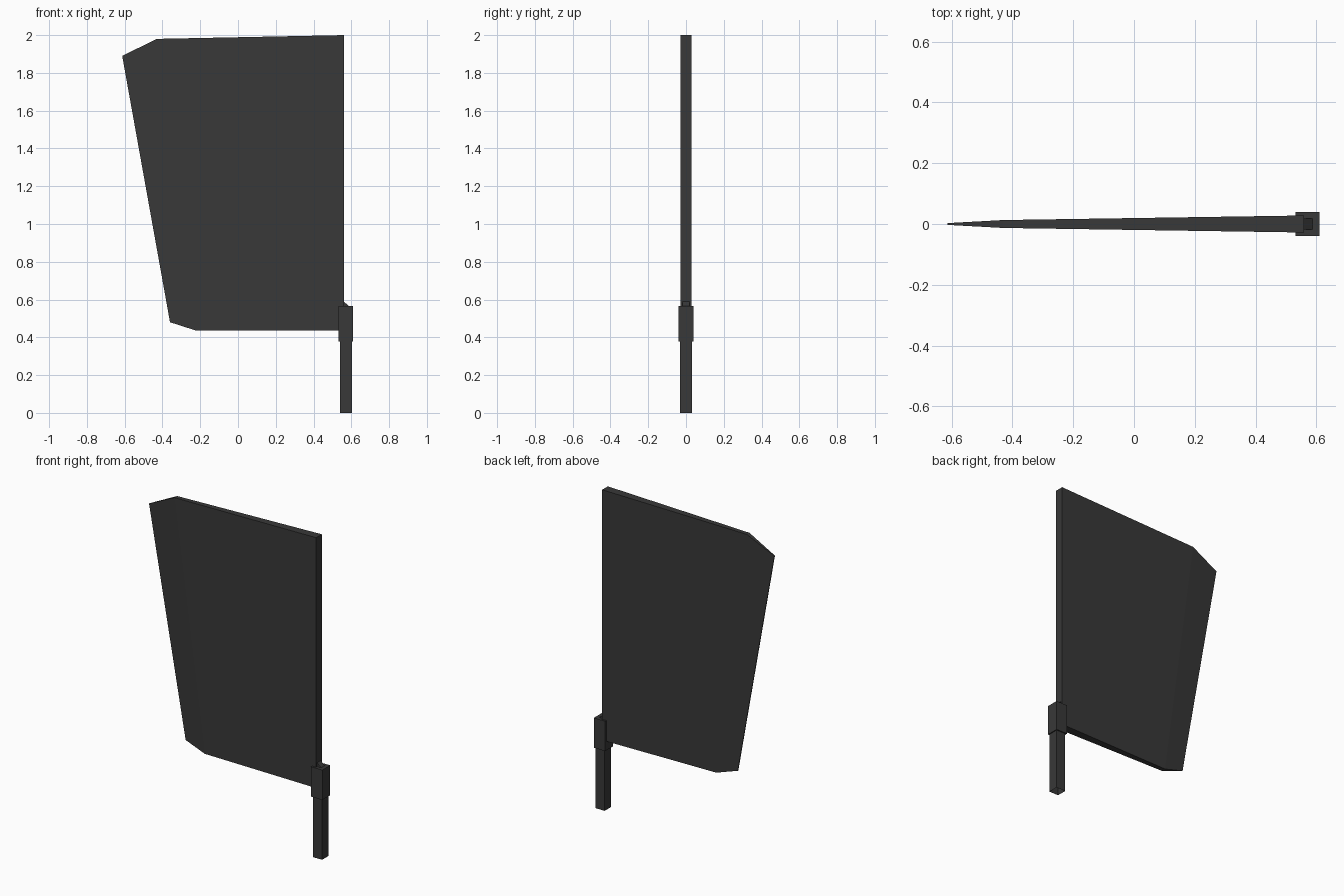
import bpy, bmesh

if "Cube" in bpy.data.objects:
    bpy.data.objects.remove(bpy.data.objects["Cube"])


def make_object(name, bm):
    bmesh.ops.recalc_face_normals(bm, faces=bm.faces)
    mesh = bpy.data.meshes.new(name)
    bm.to_mesh(mesh)
    bm.free()
    obj = bpy.data.objects.new(name, mesh)
    bpy.context.collection.objects.link(obj)
    mat = bpy.data.materials.get("dark_grey") or bpy.data.materials.new("dark_grey")
    mat.diffuse_color = (0.04, 0.04, 0.04, 1)
    mat.use_nodes = True
    mat.node_tree.nodes["Principled BSDF"].inputs["Base Color"].default_value = mat.diffuse_color
    mesh.materials.append(mat)
    return obj


def tapered_plate(name, outline, panels):
    """Outline points are (x, z, half thickness); panels index the side faces."""
    bm = bmesh.new()
    sides = [[bm.verts.new((x, s * t, z)) for x, z, t in outline] for s in (-1, 1)]
    for side in sides:
        for panel in panels:
            bm.faces.new([side[i] for i in panel])
    n = len(outline)
    for i in range(n):
        j = (i + 1) % n
        bm.faces.new((sides[0][i], sides[0][j], sides[1][j], sides[1][i]))
    return make_object(name, bm)


def box(name, x0, x1, half_y, z0, z1, open_bottom=False):
    bm = bmesh.new()
    bmesh.ops.create_cube(bm, size=1)
    for v in bm.verts:
        v.co = (x1 if v.co.x > 0 else x0,
                half_y if v.co.y > 0 else -half_y,
                z1 if v.co.z > 0 else z0)
    if open_bottom:
        low = [f for f in bm.faces if all(v.co.z < z0 + 1e-5 for v in f.verts)]
        bmesh.ops.delete(bm, geom=low, context='FACES_ONLY')
    return make_object(name, bm)


# Broad blade: thick at the spine, thinning to a sharp bevelled edge
tapered_plate("blade",
              [(0.56, 2.0, 0.028), (-0.43, 1.98, 0.013), (-0.613, 1.89, 0.003),
               (-0.36, 0.48, 0.003), (-0.22, 0.435, 0.014), (0.56, 0.435, 0.028)],
              [(0, 1, 4, 5), (1, 2, 3, 4)])

# Small sloped wedge between spine and collar
tapered_plate("spine_wedge",
              [(0.56, 0.59, 0.018), (0.587, 0.565, 0.018), (0.56, 0.565, 0.018)],
              [(0, 1, 2)])

# Collar and handle, the handle being an open tube end
box("collar", 0.532, 0.61, 0.039, 0.378, 0.565)
box("handle", 0.54, 0.604, 0.032, 0.0, 0.378, open_bottom=True)
